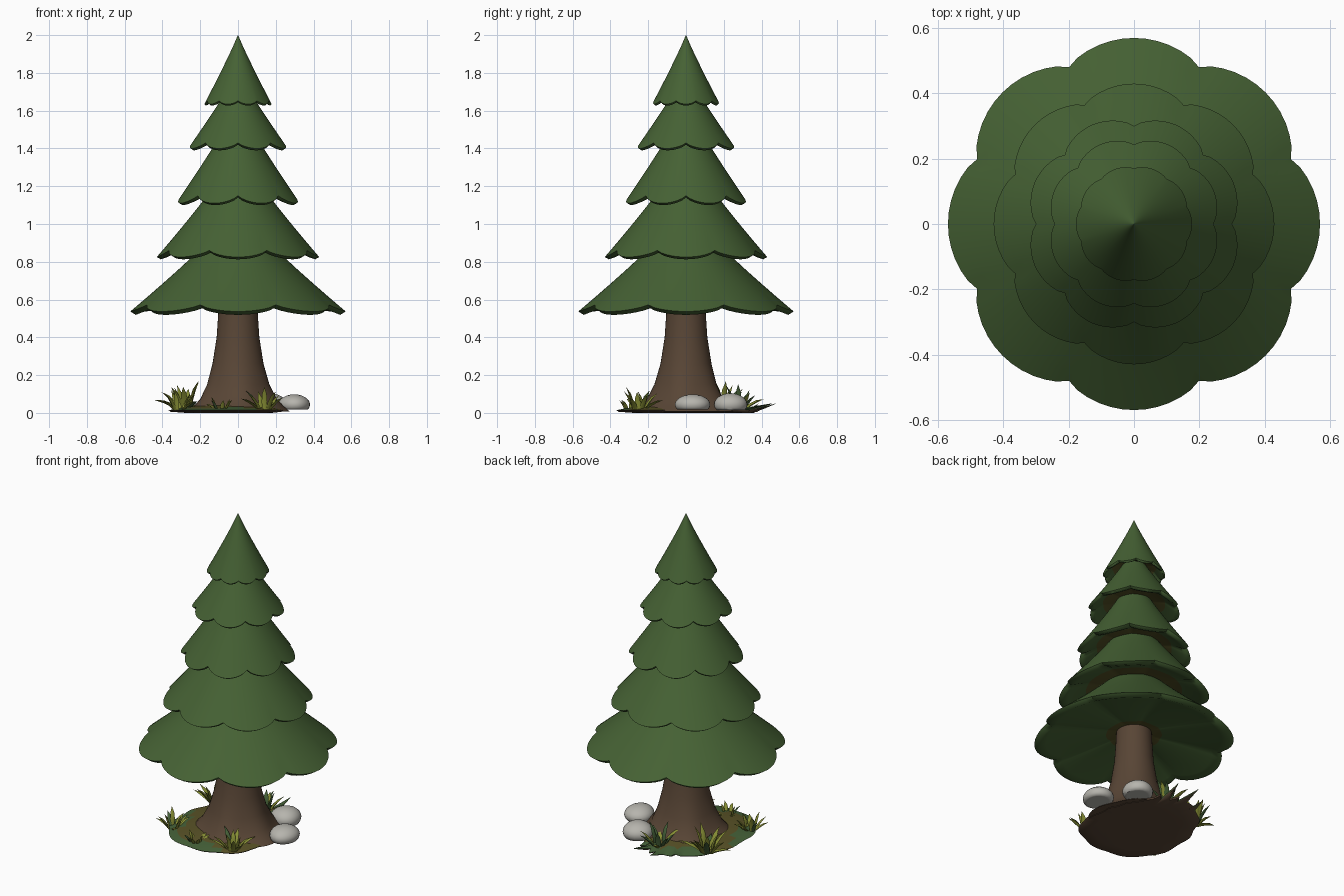
import bpy, bmesh, math, random
from mathutils import Vector, Matrix

random.seed(4)
cube = bpy.data.objects.get("Cube")
if cube:
    bpy.data.objects.remove(cube)


def material(name, rgb):
    m = bpy.data.materials.new(name)
    m.use_nodes = True
    m.diffuse_color = (*rgb, 1)
    bsdf = m.node_tree.nodes["Principled BSDF"]
    bsdf.inputs["Base Color"].default_value = (*rgb, 1)
    bsdf.inputs["Roughness"].default_value = 0.9
    return m


NEEDLE = material("needle green", (0.060, 0.120, 0.034))
INNER = material("inner branch olive", (0.085, 0.078, 0.018))
BARK = material("bark brown", (0.098, 0.060, 0.036))
STONE = material("stone grey", (0.47, 0.46, 0.42))
BLADE = material("grass yellow green", (0.24, 0.27, 0.035))
DARK = material("grass dark green", (0.06, 0.12, 0.04))
MOSS = material("moss olive", (0.10, 0.085, 0.02))


def finish(name, bm, mats, angle=40):
    bmesh.ops.recalc_face_normals(bm, faces=bm.faces)
    mesh = bpy.data.meshes.new(name)
    bm.to_mesh(mesh)
    bm.free()
    for m in mats:
        mesh.materials.append(m)
    ob = bpy.data.objects.new(name, mesh)
    bpy.context.collection.objects.link(ob)
    bpy.ops.object.select_all(action="DESELECT")
    ob.select_set(True)
    bpy.context.view_layer.objects.active = ob
    bpy.ops.object.shade_smooth_by_angle(angle=math.radians(angle))
    return ob


def lathe(rows, n):
    """Skin closed rings; each row maps an angle to (radius, height)."""
    bm = bmesh.new()
    rings = []
    for row in rows:
        ring = []
        for i in range(n):
            a = math.tau * i / n
            r, z = row(a)
            ring.append(bm.verts.new((r * math.cos(a), r * math.sin(a), z)))
        rings.append(ring)
    for lo, hi in zip(rings, rings[1:]):
        for i in range(n):
            j = (i + 1) % n
            bm.faces.new((lo[i], lo[j], hi[j], hi[i]))
    bm.faces.new(rings[0])
    bm.faces.new(rings[-1])
    return bm


# Scalloped foliage skirts with a rolled lip and an olive hollow inside
def tier(name, top_r, top_z, rim_r, rim_z, lobes, offset, dip, lift, hollow, lip):
    def scallop(a):
        return 1 - abs(math.cos(lobes / 2 * (a - offset))) ** 0.75

    def outer(t):
        def row(a):
            s = scallop(a) * t ** 4
            r = top_r + (rim_r - top_r) * t ** 1.07 - dip * s
            return r, top_z + (rim_z - top_z) * t + lift * s
        return row

    def under(scale, dz, w):
        return lambda a: ((rim_r - dip * scallop(a) * w) * scale,
                          rim_z + dz + lift * scallop(a) * w)

    rows = [outer(i / 8) for i in range(9)]
    rows += [under(0.95, -lip, 1), under(0.88, -0.002, 0.9),
             under(hollow, 0.045, 0.3), under(0.17, 0.06, 0)]
    n = lobes * 12
    bm = lathe(rows, n)
    bm.faces.ensure_lookup_table()
    for f in bm.faces[-n - 2:]:
        f.material_index = 1
    bm.faces[-2].material_index = 0
    finish(name, bm, [NEEDLE, INNER], 60)


HALF = math.pi / 8
tier("foliage_bottom", 0.17, 0.90, 0.57, 0.537, 8, 0, 0.05, 0.035, 0.28, 0.018)
tier("foliage_lower", 0.13, 1.20, 0.43, 0.825, 8, 0, 0.035, 0.035, 0.64, 0.012)
tier("foliage_middle", 0.09, 1.48, 0.33, 1.11, 8, HALF, 0.03, 0.04, 0.66, 0.01)
tier("foliage_upper", 0.06, 1.71, 0.265, 1.40, 8, HALF, 0.022, 0.03, 0.68, 0.01)
tier("foliage_top", 0.001, 2.0, 0.178, 1.635, 10, 0, 0.008, 0.018, 0.70, 0.008)

# Trunk with a flared, slightly rooted foot
profile = [(0.100, 0.62), (0.105, 0.52), (0.113, 0.40), (0.135, 0.26), (0.165, 0.15),
           (0.20, 0.075), (0.235, 0.035), (0.265, 0.008)]


def trunk_row(r, z):
    wave = 0.012 * max(0, 1 - z / 0.2)
    return lambda a: (r + wave * math.cos(5 * a + 1), z)


finish("trunk", lathe([trunk_row(r, z) for r, z in profile], 40), [BARK])

# Ground patch: wide to the front and right, leafy spikes at the back
REACH = [0.22, 0.22, 0.23, 0.28, 0.35, 0.38, 0.37, 0.36,
         0.365, 0.39, 0.405, 0.39, 0.36, 0.34, 0.31, 0.25]
SPIKES = {76: 0.35, 84: 0.46, 92: 0.39, 100: 0.485, 108: 0.38, 116: 0.43, 124: 0.37}


def reach(a):
    deg = round(math.degrees(a))
    if deg in SPIKES:
        return SPIKES[deg]
    f = a / math.tau * 16
    i = int(f) % 16
    r = REACH[i] + (REACH[(i + 1) % 16] - REACH[i]) * (f - int(f))
    return r + 0.006 * math.sin(11 * a)


def edge_z(a):
    return 0.014 + (0.037 if reach(a) > 0.41 else 0)


ground = lathe([lambda a: (0.12, 0.05),
                lambda a: (reach(a) * 0.75, 0.03),
                lambda a: (reach(a) * 0.88, 0.024),
                lambda a: (reach(a), edge_z(a)),
                lambda a: (reach(a) * 0.97, edge_z(a) - 0.008),
                lambda a: (reach(a) * 0.75, 0.0)], 90)
ground.normal_update()
for f in ground.faces:
    c = f.calc_center_median()
    a = math.atan2(c.y, c.x)
    if c.z < 0.014:
        f.material_index = 2
    elif c.xy.length > 0.32 + 0.04 * math.sin(5 * a) or (c.y > 0.28 and c.x > -0.2):
        f.material_index = 1
finish("ground_patch", ground, [MOSS, DARK, BARK])

# Low domed stones with broad flat bottoms beside the trunk
for name, place, size, turn in (("front_stone", (0.298, 0.035), (0.084, 0.094, 0.054), 0.1),
                                ("back_stone", (0.17, 0.235), (0.088, 0.088, 0.06), 0.7)):
    bm = bmesh.new()
    bmesh.ops.create_uvsphere(bm, u_segments=20, v_segments=12, radius=1)
    for v in bm.verts:
        v.co.z = max(v.co.z, -0.5)
        v.co.x *= 1 + 0.08 * v.co.y
    bm.transform(Matrix.Translation((*place, 0.044)) @ Matrix.Rotation(turn, 4, "Z")
                 @ Matrix.Diagonal((*size, 1)))
    finish(name, bm, [STONE], 60)


# Grass tufts made of broad, bent, tapering blades
def add_blade(bm, root, heading, lean, length, width, index):
    out = Vector((math.cos(heading), math.sin(heading), 0))
    side = Vector((-out.y, out.x, 0))
    point, rings = Vector(root), []
    for step, w in enumerate((0.7, 1.0, 0.8)):
        tilt = lean + 0.2 * step
        along = out * math.sin(tilt) + Vector((0, 0, math.cos(tilt)))
        normal = side.cross(along) * width * w * 0.5
        rings.append([bm.verts.new(point + d) for d in
                      (side * width * w, normal, -side * width * w, -normal)])
        point = point + along * length / 3
    tip = bm.verts.new(point)
    faces = []
    for k in range(4):
        j = (k + 1) % 4
        for lo, hi in zip(rings, rings[1:]):
            faces.append(bm.faces.new((lo[k], lo[j], hi[j], hi[k])))
        faces.append(bm.faces.new((rings[-1][k], rings[-1][j], tip)))
    for f in faces:
        f.material_index = index


TUFTS = {"front_left": (0.14, -0.25, 0.13, 11), "front": (-0.09, -0.29, 0.08, 8),
         "front_right": (-0.31, -0.20, 0.11, 11), "right": (-0.28, 0.19, 0.165, 13),
         "back": (-0.01, 0.28, 0.14, 11)}
for name, (x, y, length, count) in TUFTS.items():
    bm = bmesh.new()
    for i in range(count):
        heading = math.tau * i / count + random.uniform(-0.3, 0.3)
        dark = i % 6 == 5 or (name == "back" and i % 2 == 0)
        lean = 0.1 if i % 4 == 0 else random.uniform(0.35, 1.0)
        root = (x + 0.03 * math.cos(heading), y + 0.03 * math.sin(heading), 0.015)
        add_blade(bm, root, heading, lean, length * random.uniform(0.75, 1.05),
                  0.07 * length + 0.006, int(dark))
    finish(name + "_grass", bm, [BLADE, DARK], 80)
